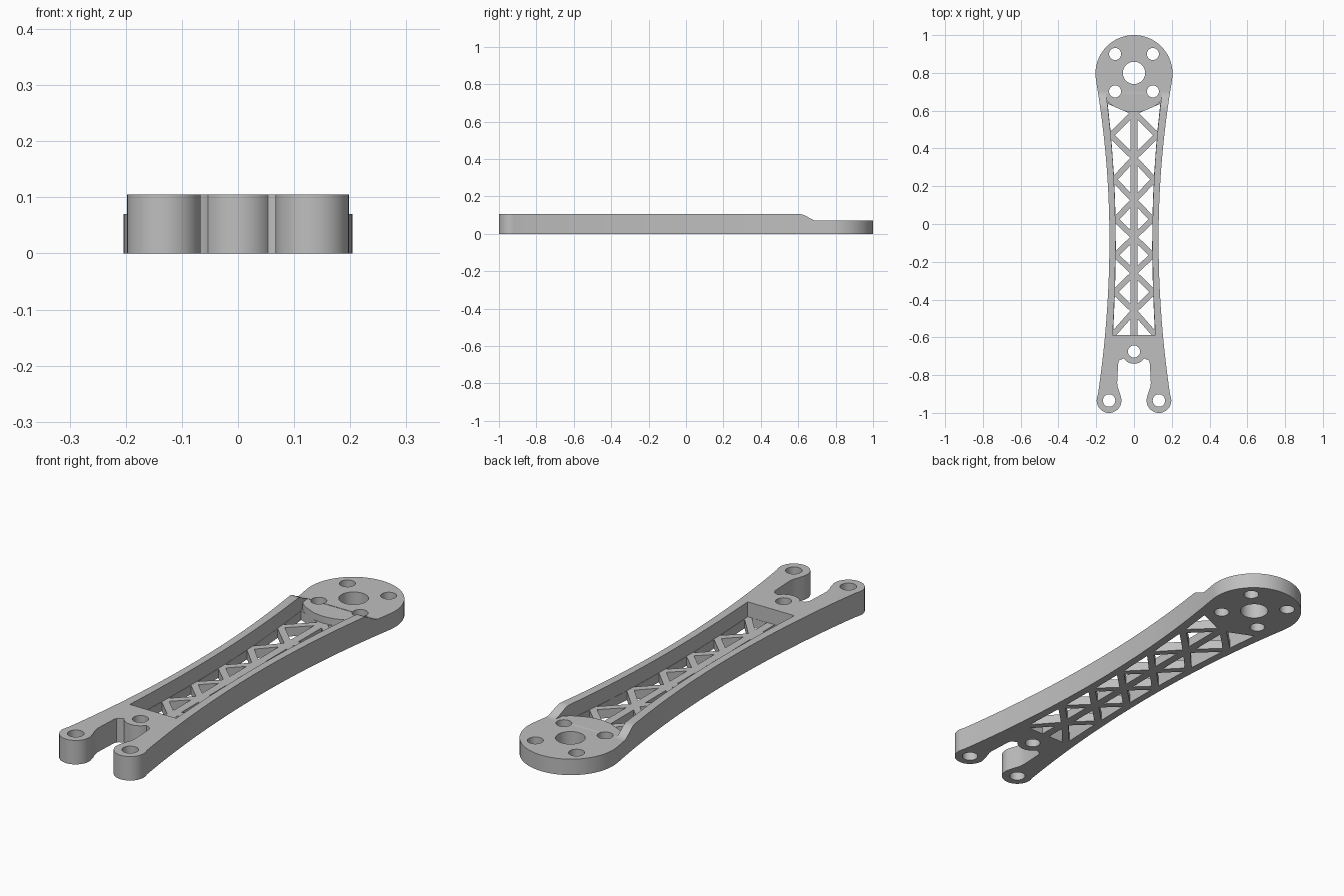
import bpy, bmesh, math
from mathutils import Vector, Matrix

cube = bpy.data.objects.get("Cube")
if cube:
    bpy.data.objects.remove(cube, do_unlink=True)

HEIGHT, PAD_H, WEB_H = 0.105, 0.07, 0.04
PAD_Y, PAD_R = 0.796, 0.204
TAB_X, TAB_Y, TAB_R = 0.132, -0.9345, 0.0655

grey = bpy.data.materials.new("light_grey")
grey.use_nodes = True
colour = (0.52, 0.52, 0.52, 1)
grey.diffuse_color = colour
grey.node_tree.nodes["Principled BSDF"].inputs["Base Color"].default_value = colour


def arc(cx, cy, r, a0, a1, n):
    angles = [math.radians(a0 + (a1 - a0) * i / n) for i in range(n + 1)]
    return [(cx + r * math.cos(a), cy + r * math.sin(a)) for a in angles]


def mirrored(half):
    """Close a right-hand half outline with its mirror image."""
    return half + [(-x, y) for x, y in reversed(half) if abs(x) > 1e-5]


def outer(y):
    return 0.13 + (0.101 if y > -0.08 else 0.09) * (y + 0.08) ** 2


def inner(y):
    return 0.098 + (0.084 if y > -0.08 else 0.058) * (y + 0.08) ** 2


def prisms(name, outlines, z0, z1, place=lambda u, v, w: (u, v, w)):
    """Extrude flat outlines into one mesh object."""
    bm = bmesh.new()
    for pts in outlines:
        low = [bm.verts.new(place(u, v, z0)) for u, v in pts]
        high = [bm.verts.new(place(u, v, z1)) for u, v in pts]
        bm.faces.new(low[::-1])
        bm.faces.new(high)
        for i in range(len(pts)):
            j = (i + 1) % len(pts)
            bm.faces.new((low[i], low[j], high[j], high[i]))
    bmesh.ops.recalc_face_normals(bm, faces=bm.faces)
    mesh = bpy.data.meshes.new(name)
    bm.to_mesh(mesh)
    bm.free()
    mesh.materials.append(grey)
    obj = bpy.data.objects.new(name, mesh)
    bpy.context.collection.objects.link(obj)
    return obj


def cut(target, cutter):
    cutter.hide_render = True
    mod = target.modifiers.new("cut", 'BOOLEAN')
    mod.operation, mod.solver, mod.object = 'DIFFERENCE', 'EXACT', cutter
    bpy.context.view_layer.objects.active = target
    bpy.ops.object.modifier_apply(modifier=mod.name)
    bpy.data.objects.remove(cutter, do_unlink=True)


def inset_triangle(pts, margins):
    """Shrink a triangle, with a separate margin for each edge."""
    pts = [Vector(p) for p in pts]
    centre = sum(pts, Vector((0, 0))) / 3
    lines = []
    for i in range(3):
        a, b = pts[i], pts[(i + 1) % 3]
        n = Vector((a.y - b.y, b.x - a.x)).normalized()
        if n.dot(centre - a) < 0:
            n = -n
        lines.append((n, n.dot(a) + margins[i]))
    corners = []
    for i in range(3):
        (n1, d1), (n2, d2) = lines[i - 1], lines[i]
        corners.append(tuple(Matrix((n1, n2)).inverted() @ Vector((d1, d2))))
    return corners


# Arm body: fork with boss, curved rails and round motor pad
half = arc(0, -0.675, 0.065, -90, -34, 10)
half += [(0.063, -0.716), (0.072, -0.718), (0.08, -0.725), (0.084, -0.74),
         (0.089, -0.84), (0.0875, -0.857), (0.082, -0.876), (0.0755, -0.894)]
half += arc(TAB_X, TAB_Y, TAB_R, 160, 370, 32)
half += [(outer(y), y) for y in [-0.9 + 1.65 * i / 40 for i in range(41)]]
half += arc(0, PAD_Y, PAD_R, -8, 90, 32)
arm = prisms("arm_body", [mirrored(half)], 0, HEIGHT)

# Rails step down in an S curve to the motor pad
step = []
for i in range(13):
    t = i / 12
    step.append((0.61 + 0.09 * t, HEIGHT - (HEIGHT - PAD_H) * t * t * (3 - 2 * t)))
step += [(1.2, PAD_H), (1.2, 0.3), (0.61, 0.3)]
cut(arm, prisms("step_cutter", [step], -0.5, 0.5, lambda u, v, w: (w, u, v)))

# Pocket between the rails, first above the web, then above the pad
POCKET_END, MEET = -0.588, 0.652
ys = [POCKET_END + (MEET - POCKET_END) * i / 30 for i in range(31)]
wall = [(inner(y), y) for y in ys]
edge = math.degrees(math.atan2(MEET - PAD_Y, inner(MEET)))
pad_front = arc(0, PAD_Y, PAD_R, edge, -90, 16)[1:]
cut(arm, prisms("pocket_cutter", [mirrored(wall + pad_front)], WEB_H, 0.3))
cut(arm, prisms("pad_relief_cutter", [mirrored(wall + [(inner(0.69), 0.69)])], PAD_H, 0.3))

# Triangular openings that leave a central bar and crossed diagonals
BAR, DIAG, RAIL = 0.018, 0.015, 0.002
mids = [0.59, 0.35, 0.125, -0.07, -0.26, -0.46]
sides = [0.47, 0.235, 0.025, -0.165, -0.36, POCKET_END]
holes = []
for i, (m, s) in enumerate(zip(mids, sides)):
    mid, side = (0, m), (inner(s), s)
    if i == 0:
        holes.append(inset_triangle([(inner(MEET), MEET), mid, side], (0.013, DIAG, RAIL)))
    else:
        s0 = sides[i - 1]
        holes.append(inset_triangle([(inner(s0), s0), mid, side], (DIAG, DIAG, RAIL)))
    if i < 5:
        holes.append(inset_triangle([mid, side, (0, mids[i + 1])], (DIAG, DIAG, BAR)))
    else:
        holes.append(inset_triangle([mid, side, (0, POCKET_END)], (DIAG, 0.001, BAR)))

# Screw holes on the right half, mirrored with the openings
for x, y, r in [(0.1, 0.9, 0.032), (0.1, 0.702, 0.032), (TAB_X, TAB_Y, 0.033)]:
    holes.append(arc(x, y, r, 0, 348.75, 31))
holes += [[(-x, y) for x, y in h] for h in holes]

# Shaft hole and boss hole on the centre line
holes.append(arc(0, 0.8, 0.059, 0, 352.5, 47))
holes.append(arc(0, -0.675, 0.032, 0, 348.75, 31))
cut(arm, prisms("opening_cutter", holes, -0.1, 0.3))

bpy.ops.object.select_all(action='DESELECT')
arm.select_set(True)
bpy.context.view_layer.objects.active = arm
bpy.ops.object.shade_smooth_by_angle(angle=math.radians(30))
